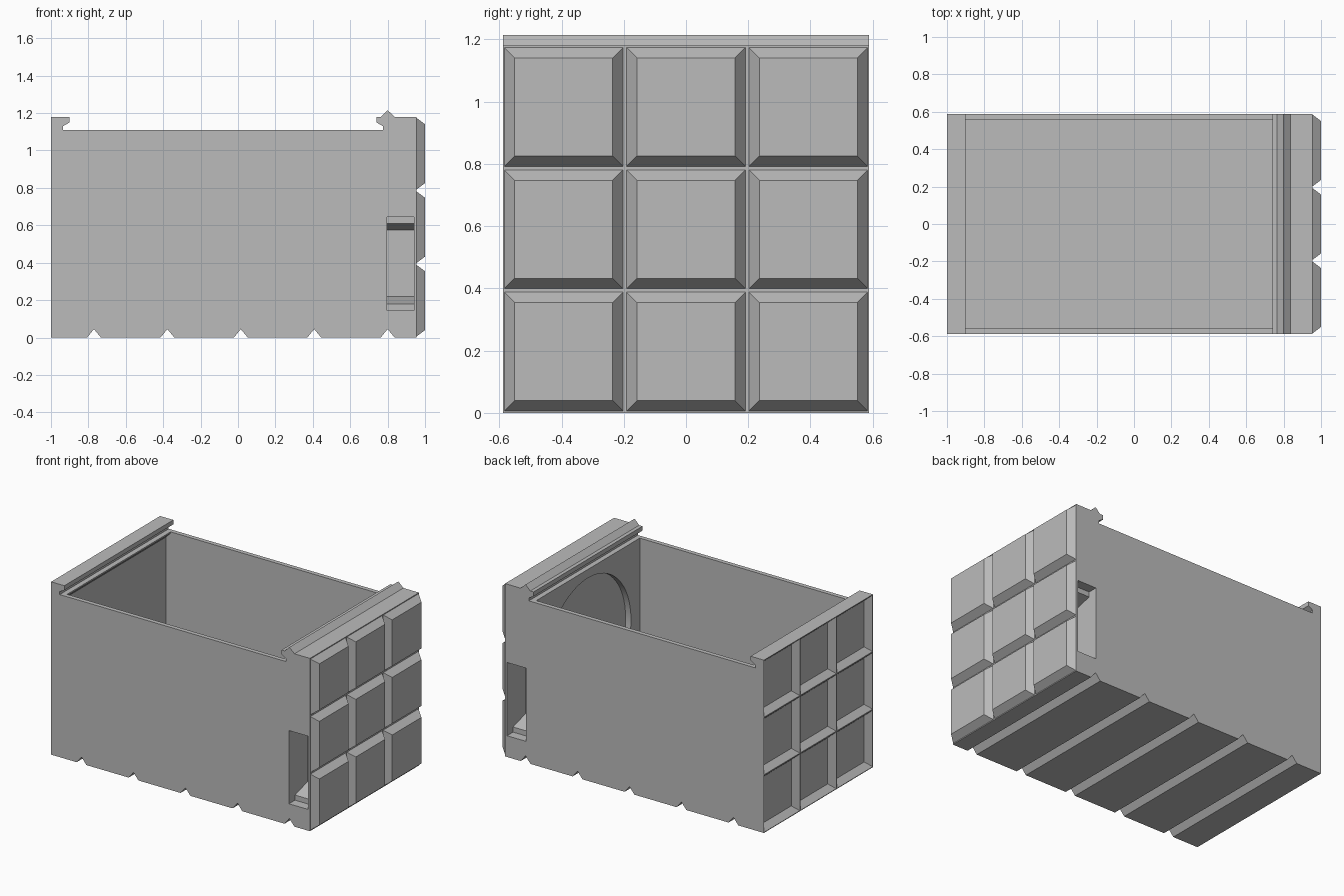
import bpy, bmesh, math
from mathutils import Vector, Matrix

if "Cube" in bpy.data.objects:
    bpy.data.objects.remove(bpy.data.objects["Cube"])

HALF_Y = 0.588      # half depth of the box
PITCH = 0.393       # spacing of the pads and sockets
PAD = 0.385         # pad width at its base
INSET = 0.035       # bevel of a pad

grey = bpy.data.materials.new("plain grey")
grey.use_nodes = True
colour = (0.5, 0.5, 0.5, 1)
grey.diffuse_color = colour
grey.node_tree.nodes["Principled BSDF"].inputs["Base Color"].default_value = colour


def make_object(name, bm):
    bmesh.ops.recalc_face_normals(bm, faces=bm.faces)
    mesh = bpy.data.meshes.new(name)
    bm.to_mesh(mesh)
    bm.free()
    mesh.materials.append(grey)
    obj = bpy.data.objects.new(name, mesh)
    bpy.context.collection.objects.link(obj)
    return obj


def loft(bm, ring_a, ring_b):
    """Closed solid between two matching outlines."""
    a = [bm.verts.new(p) for p in ring_a]
    b = [bm.verts.new(p) for p in ring_b]
    bm.faces.new(a)
    bm.faces.new(b[::-1])
    for i in range(len(a)):
        j = (i + 1) % len(a)
        bm.faces.new((a[i], a[j], b[j], b[i]))


def profile_y(bm, points, y0, y1):
    """Extrude an x-z outline along y."""
    loft(bm, [(x, y0, z) for x, z in points], [(x, y1, z) for x, z in points])


def pad_grid(bm, x_base, x_tip, base, tip):
    """Three by three tapered blocks along x."""
    def square(x, y, z, size):
        h = size / 2
        return [(x, y - h, z - h), (x, y + h, z - h), (x, y + h, z + h), (x, y - h, z + h)]
    for row in range(3):
        for col in range(3):
            y, z = (col - 1) * PITCH, 0.197 + row * PITCH
            loft(bm, square(x_base, y, z, base), square(x_tip, y, z, tip))


def cut(target, cutter):
    cutter.hide_render = True
    mod = target.modifiers.new("cut", 'BOOLEAN')
    mod.operation = 'DIFFERENCE'
    mod.solver = 'EXACT'
    mod.object = cutter
    bpy.context.view_layer.objects.active = target
    bpy.ops.object.modifier_apply(modifier=mod.name)
    bpy.data.objects.remove(cutter)


# Box body: side outline with bottom grooves, lid slot and top ridge
outline = [(-1, 0)]
for i in range(5):
    x = -0.77 + i * 0.3925
    outline += [(x - 0.037, 0), (x, 0.045), (x + 0.037, 0)]
outline += [(0.955, 0), (0.955, 1.18), (0.838, 1.18), (0.8, 1.215), (0.765, 1.18),
            (0.74, 1.18), (0.74, 1.15), (0.775, 1.13), (0.775, 1.11),
            (-0.935, 1.11), (-0.935, 1.13), (-0.9, 1.15), (-0.9, 1.18), (-1, 1.18)]
bm = bmesh.new()
profile_y(bm, outline, -HALF_Y, HALF_Y)
body = make_object("box_body", bm)

# Inner cavity, slightly undercut below the slot
bm = bmesh.new()
profile_y(bm, [(-0.935, 0.065), (0.74, 0.065), (0.74, 1.125), (-0.9, 1.125),
               (-0.9, 1.1), (-0.935, 1.065)], -0.558, 0.558)
cut(body, make_object("cavity_cutter", bm))

# Shallow round recess in the thick end wall
bm = bmesh.new()
bmesh.ops.create_cone(bm, cap_ends=True, segments=64, radius1=0.463, radius2=0.463, depth=0.08,
                      matrix=Matrix.Translation((0.74, 0, 0.588)) @ Matrix.Rotation(math.pi / 2, 4, 'Y'))
cut(body, make_object("round_recess_cutter", bm))

# Sockets that receive the pads of the next box
bm = bmesh.new()
extra = 0.002
pad_grid(bm, -1 - extra, -0.96, PAD + 2 * extra, PAD - 2 * INSET)
cut(body, make_object("socket_cutter", bm))

# Clip pockets on both sides: depth and height of their cross-section
pocket = [(-0.02, 0.145), (0.065, 0.145), (0.065, 0.18), (0.2, 0.22),
          (0.2, 0.575), (0.065, 0.61), (0.065, 0.645), (-0.02, 0.645)]
for side in (-1, 1):
    bm = bmesh.new()
    ring = [(side * (HALF_Y - d), z) for d, z in pocket]
    loft(bm, [(0.797, y, z) for y, z in ring], [(0.94, y, z) for y, z in ring])
    cut(body, make_object("pocket_cutter", bm))

# Raised pads on the end
bm = bmesh.new()
pad_grid(bm, 0.953, 1.0, PAD, PAD - 2 * INSET)
pads = make_object("end_pads", bm)

# Smooth only the round recess, keep all other edges crisp
for obj in (body, pads):
    bpy.ops.object.select_all(action='DESELECT')
    obj.select_set(True)
    bpy.context.view_layer.objects.active = obj
    bpy.ops.object.shade_smooth_by_angle(angle=math.radians(20))
